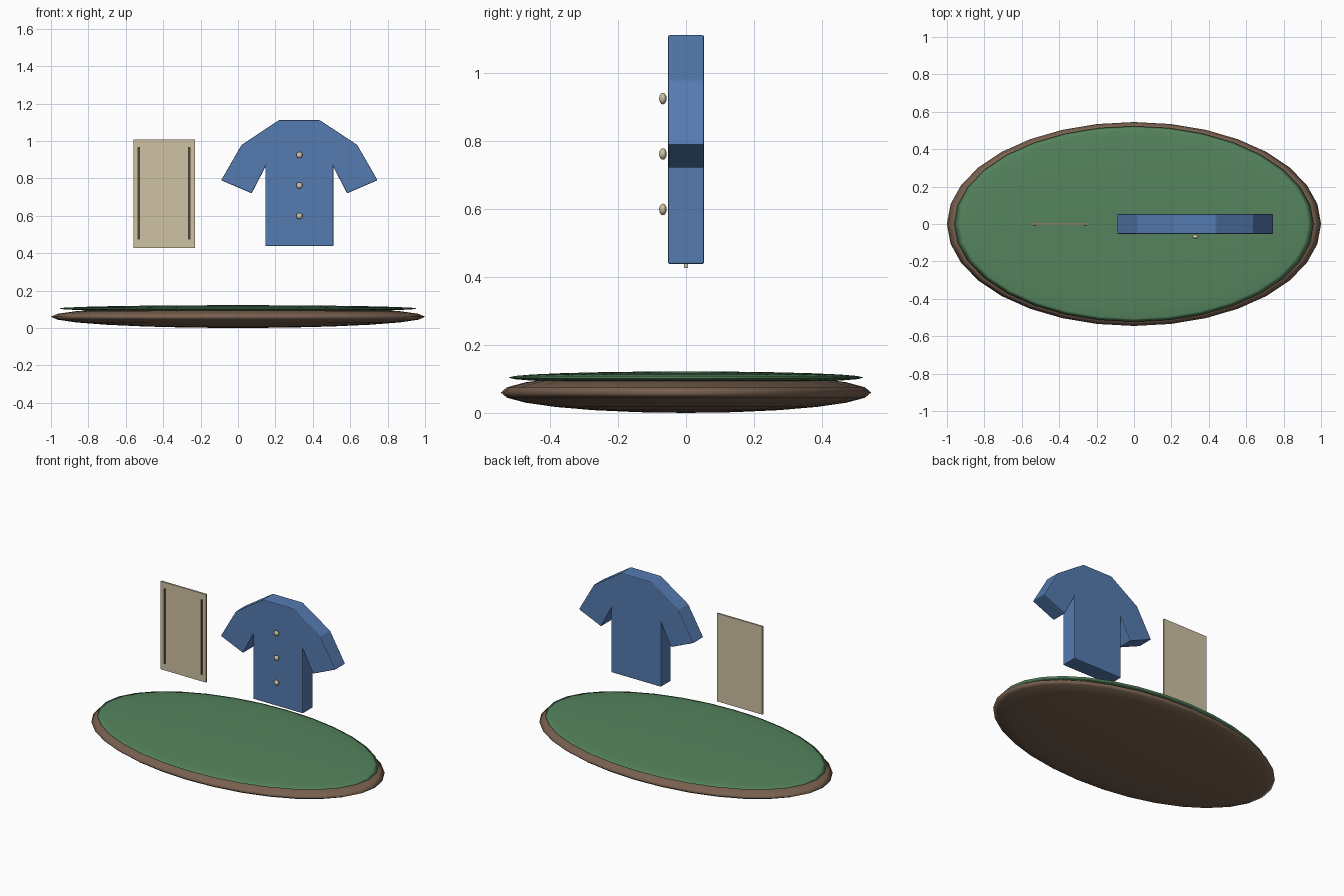
import bpy, bmesh, math

if "Cube" in bpy.data.objects:
    bpy.data.objects.remove(bpy.data.objects["Cube"])


def material(name, rgb):
    m = bpy.data.materials.new(name)
    m.diffuse_color = (*rgb, 1)
    m.use_nodes = True
    m.node_tree.nodes["Principled BSDF"].inputs["Base Color"].default_value = m.diffuse_color
    return m


BROWN = material("brown", (0.19, 0.12, 0.08))
GREEN = material("green", (0.09, 0.23, 0.11))
BLUE = material("blue", (0.09, 0.20, 0.44))
TAN = material("tan", (0.62, 0.54, 0.37))
DARK = material("dark brown", (0.08, 0.055, 0.035))


def ellipsoid(name, loc, radii, mat, segments=32, rings=12):
    bpy.ops.mesh.primitive_uv_sphere_add(segments=segments, ring_count=rings, location=loc)
    ob = bpy.context.object
    ob.name = name
    ob.scale = radii
    bpy.ops.object.transform_apply(location=False, rotation=False, scale=True)
    bpy.ops.object.shade_smooth()
    ob.data.materials.append(mat)
    return ob


def box(name, loc, size, mat):
    bpy.ops.mesh.primitive_cube_add(size=1, location=loc)
    ob = bpy.context.object
    ob.name = name
    ob.scale = size
    bpy.ops.object.transform_apply(location=False, rotation=False, scale=True)
    ob.data.materials.append(mat)
    return ob


# Oval stand: flattened brown base with a thin green top
ellipsoid("base", (0, 0, 0.06), (1.0, 0.545, 0.06), BROWN)
ellipsoid("green_top", (0, 0, 0.104), (0.96, 0.523, 0.018), GREEN)

# Shirt: mirrored half outline, extruded in depth
SHIRT_X, HALF_DEPTH = 0.328, 0.053
half = [(0.182, 0.438), (0.182, 0.861), (0.255, 0.72),
        (0.418, 0.79), (0.309, 0.979), (0.108, 1.112)]
outline = half + [(-x, z) for x, z in reversed(half)]
bm = bmesh.new()
face = bm.faces.new([bm.verts.new((x, -HALF_DEPTH, z)) for x, z in outline])
extruded = bmesh.ops.extrude_face_region(bm, geom=[face])["geom"]
bmesh.ops.translate(bm, vec=(0, 2 * HALF_DEPTH, 0),
                    verts=[v for v in extruded if isinstance(v, bmesh.types.BMVert)])
bmesh.ops.recalc_face_normals(bm, faces=bm.faces)
mesh = bpy.data.meshes.new("shirt")
bm.to_mesh(mesh)
bm.free()
shirt = bpy.data.objects.new("shirt", mesh)
shirt.location.x = SHIRT_X
bpy.context.collection.objects.link(shirt)
mesh.materials.append(BLUE)
bevel = shirt.modifiers.new("soft edges", 'BEVEL')
bevel.width = 0.005
bevel.segments = 2
bevel.limit_method = 'ANGLE'

# Buttons down the shirt front
for i in range(3):
    ellipsoid(f"button_{i + 1}", (SHIRT_X, -0.068, 0.599 + 0.163 * i),
              (0.017, 0.011, 0.017), TAN, 16, 8)

# Flat card with two dark stripes on its front
CARD_X = -0.395
box("card", (CARD_X, 0, 0.717), (0.33, 0.012, 0.58), TAN)
for side, name in ((-1, "left"), (1, "right")):
    box(f"{name}_stripe", (CARD_X + side * 0.135, -0.0075, 0.72), (0.012, 0.007, 0.495), DARK)
